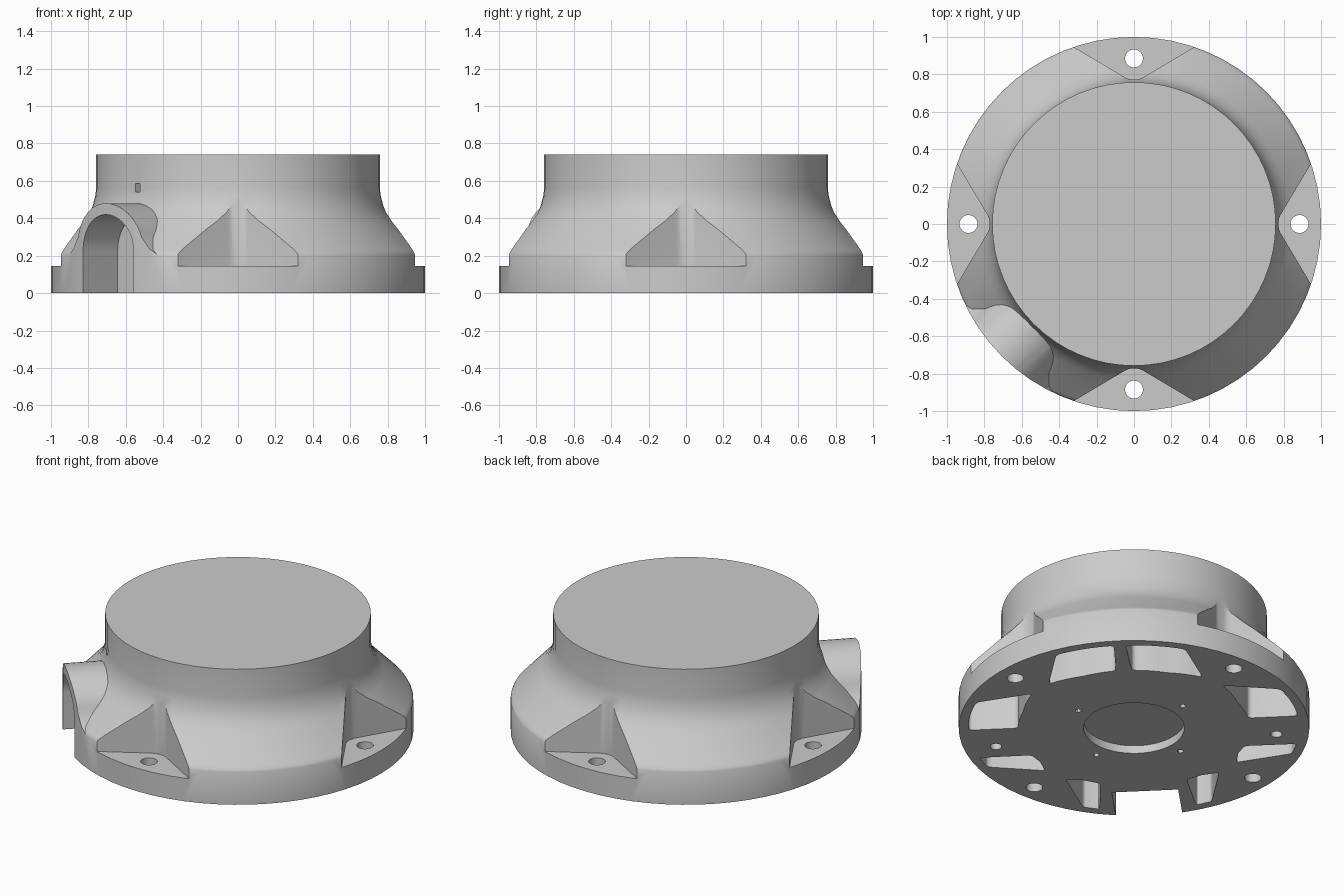
import bpy, bmesh
from math import sin, cos, pi, radians, hypot
from mathutils import Matrix, Vector

if "Cube" in bpy.data.objects:
    bpy.data.objects.remove(bpy.data.objects["Cube"])


def make(name, bm):
    bmesh.ops.recalc_face_normals(bm, faces=bm.faces)
    me = bpy.data.meshes.new(name)
    bm.to_mesh(me)
    bm.free()
    ob = bpy.data.objects.new(name, me)
    bpy.context.collection.objects.link(ob)
    return ob


def lathe(name, profile, n=64):
    bm = bmesh.new()
    rings = [[bm.verts.new((r * cos(2 * pi * i / n), r * sin(2 * pi * i / n), z))
              for i in range(n)] for r, z in profile]
    for a, b in zip(rings, rings[1:]):
        for i in range(n):
            j = (i + 1) % n
            bm.faces.new((a[i], a[j], b[j], b[i]))
    bm.faces.new(rings[0])
    bm.faces.new(rings[-1])
    return make(name, bm)


def prism(name, pts, z0, z1, corners=(), rad=0.03):
    """Extrude a plan outline; z1 is a height or a function of radius."""
    bm = bmesh.new()
    vs = [bm.verts.new((x, y, z0)) for x, y in pts]
    bm.faces.new(vs)
    if corners:
        bmesh.ops.bevel(bm, geom=[vs[i] for i in corners], offset=rad, segments=4,
                        profile=0.5, affect='VERTICES')
    ext = bmesh.ops.extrude_face_region(bm, geom=bm.faces[:])
    for v in ext['geom']:
        if isinstance(v, bmesh.types.BMVert):
            v.co.z = z1(hypot(v.co.x, v.co.y)) if callable(z1) else z1
    return make(name, bm)


def boolean(target, cutter, op='DIFFERENCE'):
    m = target.modifiers.new('bool', 'BOOLEAN')
    m.operation, m.solver, m.object = op, 'EXACT', cutter
    bpy.context.view_layer.objects.active = target
    bpy.ops.object.modifier_apply(modifier=m.name)
    bpy.data.objects.remove(cutter)


def circle(a, dist, r, n=24):
    cx, cy = dist * cos(radians(a)), dist * sin(radians(a))
    return [(cx + r * cos(2 * pi * i / n), cy + r * sin(2 * pi * i / n)) for i in range(n)]


def tunnel(name, section, r0, r1):
    """Prism whose (sideways, z) section runs outward along the 225 degree axis."""
    ob = prism(name, section, r0, r1)
    out = Vector((cos(radians(225)), sin(radians(225)), 0))
    side = Vector((-out.y, out.x, 0))
    ob.data.transform(Matrix((side, (0, 0, 1), out)).transposed().to_4x4())
    bm = bmesh.new()
    bm.from_mesh(ob.data)
    bmesh.ops.recalc_face_normals(bm, faces=bm.faces)
    bm.to_mesh(ob.data)
    bm.free()
    return ob


def arch(r, zc, a0=0, n=20):
    return [(r * cos(radians(a0 + (180 - 2 * a0) * i / n)),
             zc + r * sin(radians(a0 + (180 - 2 * a0) * i / n))) for i in range(n + 1)]


# Main turned housing
body = lathe('housing', [(1, 0), (1, .205), (.993, .218), (.98, .232), (.83, .385), (.795, .43),
                         (.775, .475), (.763, .52), (.758, .56), (.758, .74)])

# Cable outlet hood, trimmed to the outer radius, then its arched opening
hood = tunnel('hood', [(.34, .02), (.34, .2), (.29, .235), (.262, .27)] + arch(.25, .23, 16)
              + [(-.262, .27), (-.29, .235), (-.34, .2), (-.34, .02)], .5, 1.2)
boolean(hood, lathe('hood_trim', [(1, -.1), (1, 1)]), 'INTERSECT')
boolean(body, hood, 'UNION')
boolean(body, tunnel('outlet_cut', [(.19, -.1)] + arch(.19, .23) + [(-.19, -.1)], .72, 1.2))

# Four V-shaped screw pads with through holes
for k in range(4):
    pts = [(.755, 0), (1.07, .53), (1.07, -.53)]
    for _ in range(k):
        pts = [(-y, x) for x, y in pts]
    boolean(body, prism('pad_cut', pts, .145, .9, (0,), .055))
    boolean(body, prism('screw_cut', circle(90 * k, .885, .048), -.1, .3))

# Underside pockets, mirrored across the outlet axis (inner/outer angle of each end)
N = 8
for ends in ((6, 22, 41, 43), (96, 112, 130, 131.5), (174, 158, 158, 151), (264, 248, 247, 242)):
    for mirror in (False, True):
        ia, oa, ib, ob = [90 - a if mirror else a for a in ends]
        pts = []
        for i in range(N + 1):
            t, r = radians(ia + (ib - ia) * i / N), .70 - .04 * min(1, i / 4)
            pts.append((r * cos(t), r * sin(t)))
        for i in range(N + 1):
            t = radians(ob + (oa - ob) * i / N)
            pts.append((.945 * cos(t), .945 * sin(t)))
        boolean(body, prism('pocket_cut', pts, -.1, lambda r: .40 - .72 * (r - .66),
                            (0, N, N + 1, 2 * N + 1), .025))

# Central recess, small fixing holes and two locating holes below
boolean(body, prism('recess_cut', circle(0, 0, .288, 64), -.1, .05))
for a in (-8, 98, 185, 265):
    boolean(body, prism('fixing_cut', circle(a, .375, .017, 12), -.1, .1))
for a in (145, 305):
    boolean(body, prism('locating_cut', circle(a, .815, .033), -.1, .14))

# Small slot in the wall above the outlet
boolean(body, tunnel('slot_cut', [(-.017, .54), (.017, .54), (.017, .585), (-.017, .585)], .72, .9))

bpy.ops.object.select_all(action='DESELECT')
body.select_set(True)
bpy.context.view_layer.objects.active = body
bpy.ops.object.shade_smooth_by_angle(angle=radians(30))
